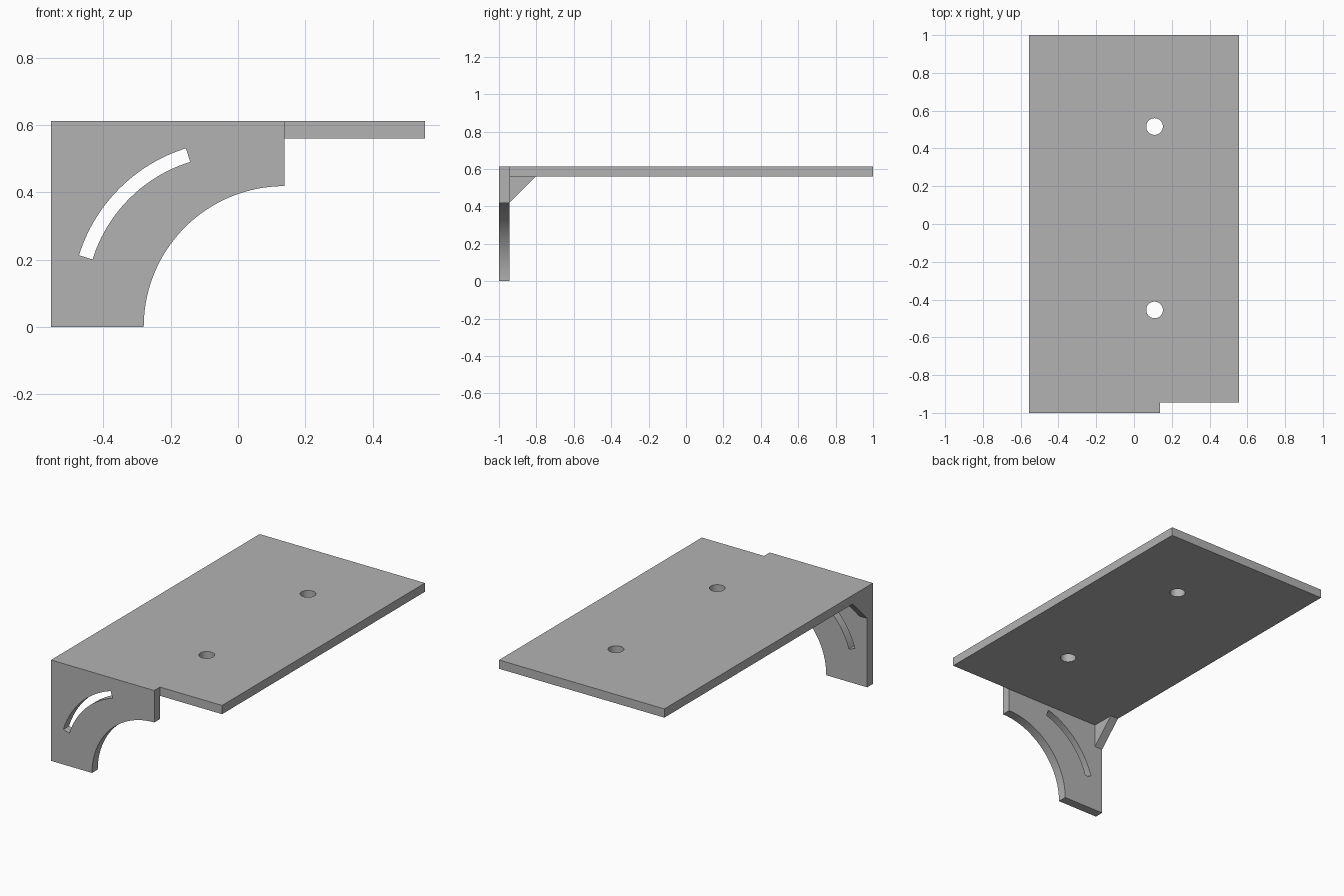
import bpy
import bmesh
from math import cos, sin, radians
from mathutils import Vector

cube = bpy.data.objects.get("Cube")
if cube:
    bpy.data.objects.remove(cube, do_unlink=True)

grey = bpy.data.materials.new("plain grey")
grey.use_nodes = True
colour = (0.45, 0.45, 0.45, 1)
grey.diffuse_color = colour
grey.node_tree.nodes["Principled BSDF"].inputs["Base Color"].default_value = colour

LEFT, RIGHT, PANEL_END = -0.555, 0.555, 0.138
FRONT, INNER, BACK = -1.0, -0.945, 1.0
UNDER, TOP = 0.559, 0.612
ARCH = 0.418


def arc(cx, cy, r, start, end, steps):
    angles = [radians(start + (end - start) * i / steps) for i in range(steps + 1)]
    return [(cx + r * cos(a), cy + r * sin(a)) for a in angles]


def prism(name, points, place, depth):
    """Extrude a flat outline, mapped to 3D by place, along depth."""
    bm = bmesh.new()
    face = bm.faces.new([bm.verts.new(place(u, v)) for u, v in points])
    extruded = bmesh.ops.extrude_face_region(bm, geom=[face])["geom"]
    moved = [g for g in extruded if isinstance(g, bmesh.types.BMVert)]
    bmesh.ops.translate(bm, vec=Vector(depth), verts=moved)
    bmesh.ops.recalc_face_normals(bm, faces=bm.faces)
    mesh = bpy.data.meshes.new(name)
    bm.to_mesh(mesh)
    bm.free()
    mesh.materials.append(grey)
    obj = bpy.data.objects.new(name, mesh)
    bpy.context.collection.objects.link(obj)
    return obj


def combine(target, other, operation):
    """Apply a boolean and discard the helper."""
    mod = target.modifiers.new(operation.lower(), "BOOLEAN")
    mod.operation, mod.object, mod.solver = operation, other, "EXACT"
    bpy.context.view_layer.objects.active = target
    bpy.ops.object.modifier_apply(modifier=mod.name)
    bpy.data.objects.remove(other, do_unlink=True)


# Shelf plate
bracket = prism("shelf_bracket",
                [(LEFT, INNER), (RIGHT, INNER), (RIGHT, BACK), (LEFT, BACK)],
                lambda x, y: (x, y, UNDER), (0, 0, TOP - UNDER))

# Front panel with a quarter-round cutout
outline = [(LEFT, 0), (LEFT, TOP), (PANEL_END, TOP)]
outline += arc(PANEL_END, 0, ARCH, 90, 180, 40)
panel = prism("front_panel", outline,
              lambda x, z: (x, FRONT, z), (0, INNER - FRONT, 0))

# Curved slot through the panel
slot_outline = arc(-0.011, 0.069, 0.483, 107.3, 162.7, 32)
slot_outline += arc(-0.011, 0.069, 0.441, 162.7, 107.3, 32)
slot = prism("slot_cutter", slot_outline,
             lambda x, z: (x, FRONT - 0.1, z), (0, 0.3, 0))
combine(panel, slot, "DIFFERENCE")
combine(bracket, panel, "UNION")

# Triangular corner gusset
gusset = prism("corner_gusset",
               [(INNER, ARCH), (INNER, UNDER), (INNER + UNDER - ARCH, UNDER)],
               lambda y, z: (LEFT, y, z), (0.053, 0, 0))
combine(bracket, gusset, "UNION")

# Screw holes
for y in (0.516, -0.455):
    hole = prism("hole_cutter", arc(0.109, y, 0.044, 0, 360, 40)[:-1],
                 lambda u, v: (u, v, UNDER - 0.1), (0, 0, 0.3))
    combine(bracket, hole, "DIFFERENCE")

bpy.ops.object.select_all(action="DESELECT")
bracket.select_set(True)
bpy.context.view_layer.objects.active = bracket
bpy.ops.object.shade_smooth_by_angle(angle=radians(30))
